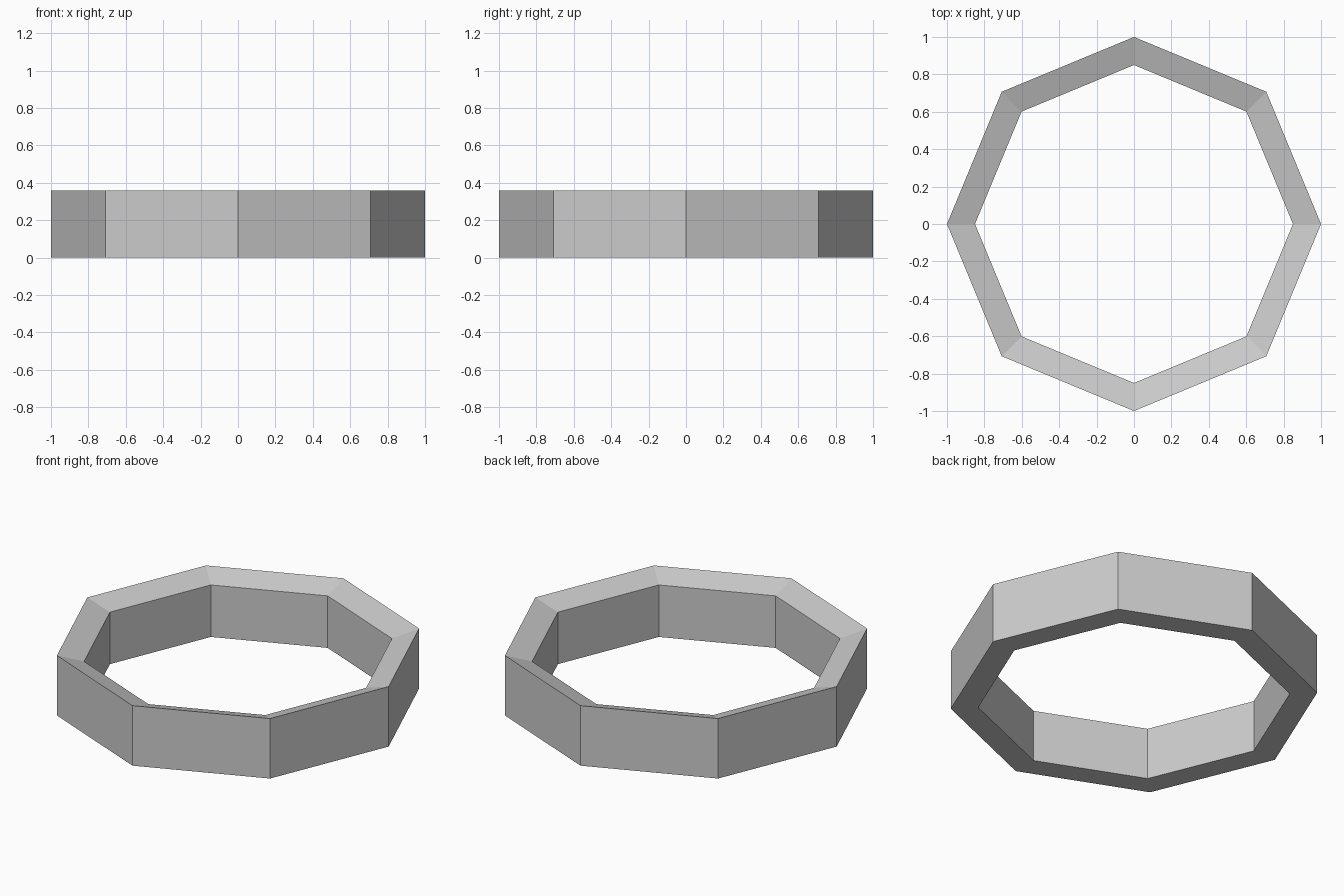
import bpy, bmesh
from math import cos, sin, pi

if "Cube" in bpy.data.objects:
    bpy.data.objects.remove(bpy.data.objects["Cube"])

SIDES = 8
# cross-section (radius, height): flat base, rim sloping down to the inside
PROFILE = [(1.0, 0.0), (1.0, 0.36), (0.85, 0.312), (0.85, 0.0)]

# octagonal ring: profile swept round the z axis
bm = bmesh.new()
rings = [[bm.verts.new((r * cos(2 * pi * i / SIDES), r * sin(2 * pi * i / SIDES), z))
          for r, z in PROFILE] for i in range(SIDES)]
n = len(PROFILE)
for i in range(SIDES):
    a, b = rings[i], rings[(i + 1) % SIDES]
    for j in range(n):
        k = (j + 1) % n
        bm.faces.new((a[j], b[j], b[k], a[k]))
bmesh.ops.recalc_face_normals(bm, faces=bm.faces)

mesh = bpy.data.meshes.new("octagonal_ring")
bm.to_mesh(mesh)
bm.free()
bpy.context.collection.objects.link(bpy.data.objects.new("octagonal_ring", mesh))
